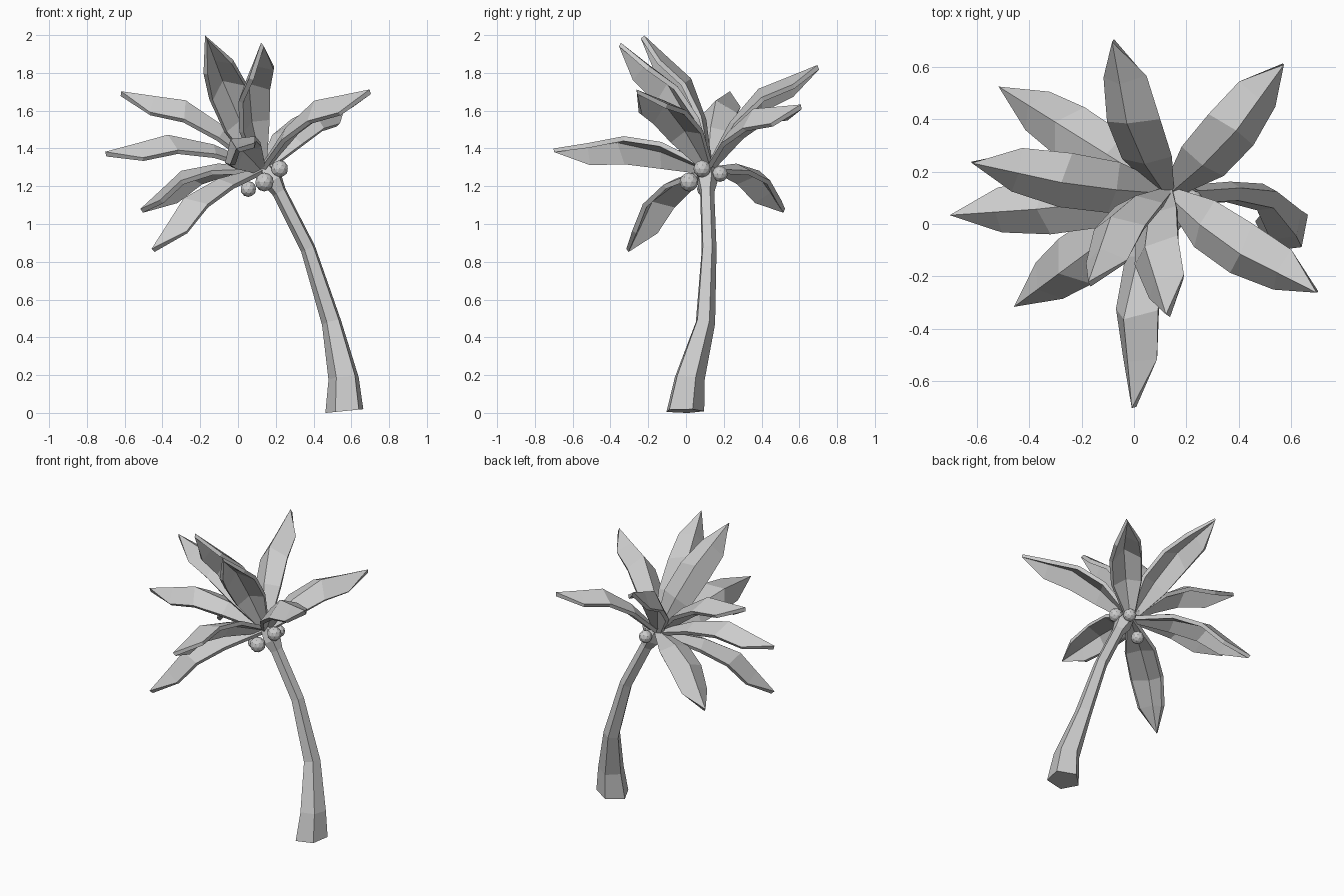
import bpy, bmesh, math
from mathutils import Vector, Matrix

if "Cube" in bpy.data.objects:
    bpy.data.objects.remove(bpy.data.objects["Cube"])


def make_object(name, bm):
    bmesh.ops.recalc_face_normals(bm, faces=bm.faces)
    mesh = bpy.data.meshes.new(name)
    bm.to_mesh(mesh)
    bm.free()
    ob = bpy.data.objects.new(name, mesh)
    bpy.context.collection.objects.link(ob)
    return ob


# Leaning five-sided trunk: centre, radius, ring normal
def trunk(rings, sides=5, start=25):
    bm = bmesh.new()
    loops = []
    for centre, radius, normal in rings:
        q = Vector((0, 0, 1)).rotation_difference(Vector(normal).normalized())
        loops.append([bm.verts.new(Vector(centre) + q @ Vector((
            radius * math.cos(math.radians(start) + math.tau * i / sides),
            radius * math.sin(math.radians(start) + math.tau * i / sides), 0)))
            for i in range(sides)])
    for a, b in zip(loops, loops[1:]):
        for i in range(sides):
            j = (i + 1) % sides
            bm.faces.new((a[i], a[j], b[j], b[i]))
    bm.faces.new(loops[0][::-1])
    bm.faces.new(loops[-1])
    make_object("trunk", bm)


trunk([((.567, -.01, .01), .107, (-.1, 0, 1)),
       ((.562, .015, .185), .085, (-.1, .1, 1)),
       ((.497, .1, .48), .055, (-.25, .15, 1)),
       ((.372, .12, .87), .042, (-.4, 0, 1)),
       ((.22, .11, 1.17), .04, (-.6, 0, 1)),
       ((.185, .11, 1.23), .058, (-.6, 0, 1)),
       ((.13, .115, 1.31), .035, (-.6, 0, 1))])


# Arched, slightly creased palm frond from the crown to a tip, rolled on its chord
def frond(index, tip, roll):
    base = Vector((.13, .12, 1.28))
    d = Vector(tip) - base
    length = d.length
    d.normalize()
    turn = Matrix.Rotation(math.radians(-roll), 3, d)
    flat = d.cross(Vector((0, 0, 1))).normalized()
    side = turn @ flat
    up = turn @ flat.cross(d)
    # rolling positive lifts the +side edge
    if side.z * roll < 0:
        turn.transpose()
        side, up = turn @ flat, turn @ flat.cross(d)
    bm = bmesh.new()

    def point(along, across, rise):
        return bm.verts.new(base + d * along * length + side * across + up * rise)

    # Each row: rib along/rise, edge along/rise, half width
    rows = [(0, .01, 0, 0, .022),
            (.33, .1, .32, .06, .095),
            (.62, .125, .56, .06, .1),
            (.8, .065, .77, .0, .078)]
    strips = [[point(ea, -w, er), point(ra, 0, rr), point(ea, w, er)]
              for ra, rr, ea, er, w in rows]
    end = point(1, 0, 0)
    for a, b in zip(strips, strips[1:]):
        for i in (0, 1):
            bm.faces.new((a[i], a[i + 1], b[i + 1], b[i]))
    for i in (0, 1):
        bm.faces.new((strips[-1][i], strips[-1][i + 1], end))
    ob = make_object(f"frond_{index}", bm)
    mod = ob.modifiers.new("thickness", "SOLIDIFY")
    mod.thickness = .026
    mod.offset = 0


fronds = [((.57, .61, 1.62), -15), ((-.08, .70, 1.83), 25),
          ((-.51, .52, 1.07), 0), ((-.62, .235, 1.69), 10),
          ((-.70, .035, 1.37), 5), ((-.45, -.31, .86), 0),
          ((-.17, -.23, 1.99), -50), ((0, -.70, 1.39), -42),
          ((.13, -.35, 1.95), -40), ((.70, -.26, 1.70), -18)]
for n, (t, r) in enumerate(fronds, 1):
    frond(n, t, r)

# Coconuts clustered under the crown
for n, (c, r) in enumerate([((.14, .016, 1.222), .05), ((.22, .085, 1.292), .046),
                            ((.185, .18, 1.265), .042), ((.055, .1, 1.185), .042)], 1):
    bpy.ops.mesh.primitive_ico_sphere_add(subdivisions=2, radius=r, location=c)
    bpy.context.object.name = f"coconut_{n}"
